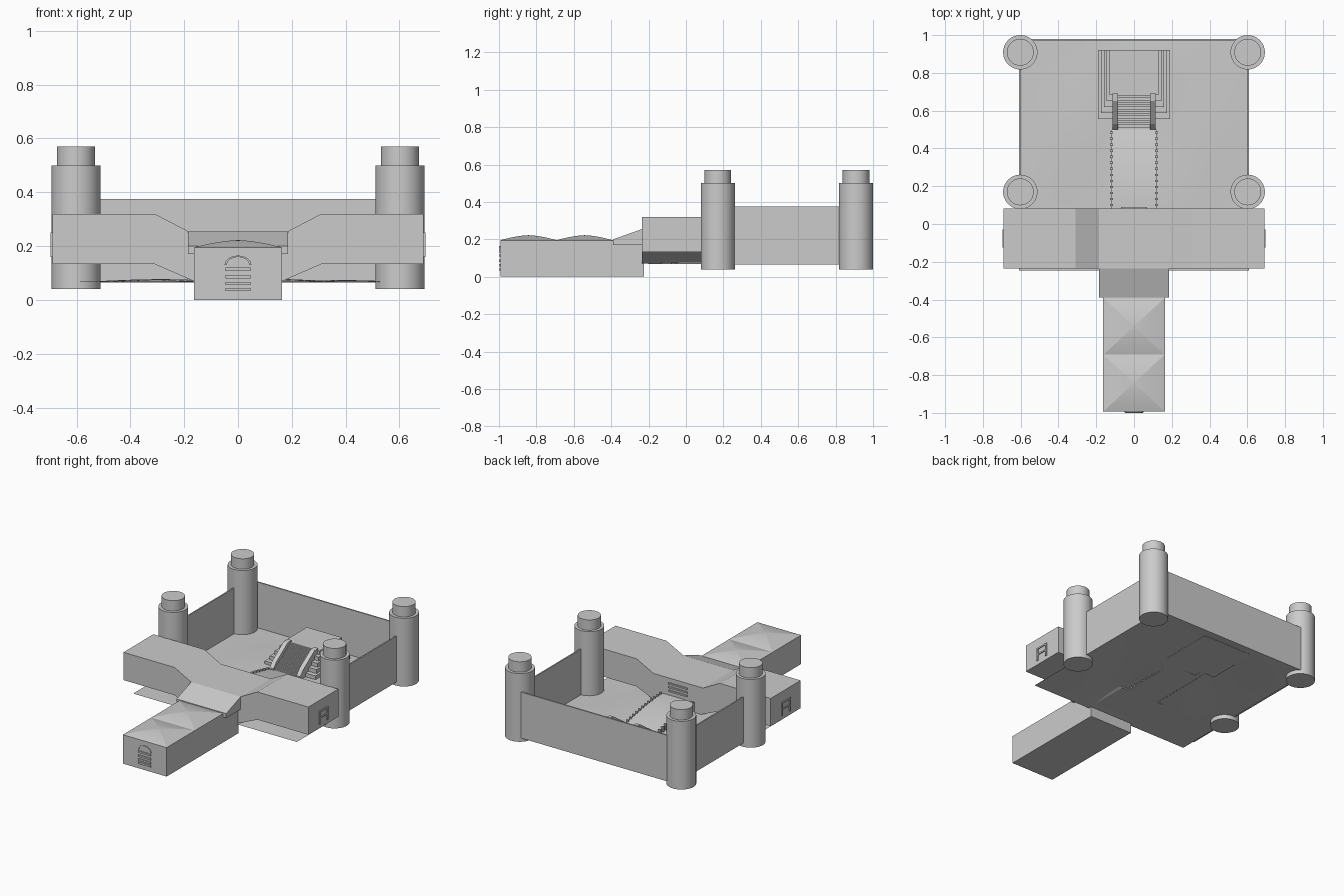
import bpy, bmesh, math

if "Cube" in bpy.data.objects:
    bpy.data.objects.remove(bpy.data.objects["Cube"])

def finish(name, bm, smooth=False):
    bmesh.ops.recalc_face_normals(bm, faces=bm.faces)
    me = bpy.data.meshes.new(name)
    bm.to_mesh(me)
    bm.free()
    ob = bpy.data.objects.new(name, me)
    bpy.context.collection.objects.link(ob)
    if smooth:
        bpy.ops.object.select_all(action='DESELECT')
        ob.select_set(True)
        bpy.context.view_layer.objects.active = ob
        bpy.ops.object.shade_smooth_by_angle(angle=math.radians(30))
    return ob

def add_box(bm, x0, x1, y0, y1, z0, z1):
    vs = bmesh.ops.create_cube(bm, size=1)['verts']
    for v in vs:
        v.co = ((x0 + x1) / 2 + v.co.x * (x1 - x0),
                (y0 + y1) / 2 + v.co.y * (y1 - y0),
                (z0 + z1) / 2 + v.co.z * (z1 - z0))

def boxes(name, items):
    bm = bmesh.new()
    for it in items:
        add_box(bm, *it)
    return finish(name, bm)

def prism(name, pts, a, b, axis):
    # profile in xz pushed along y, or in yz pushed along x
    bm = bmesh.new()
    mk = (lambda p, t: (p[0], t, p[1])) if axis == 'y' else (lambda p, t: (t, p[0], p[1]))
    lo = [bm.verts.new(mk(p, a)) for p in pts]
    hi = [bm.verts.new(mk(p, b)) for p in pts]
    bm.faces.new(lo)
    bm.faces.new(hi)
    n = len(pts)
    for i in range(n):
        j = (i + 1) % n
        bm.faces.new((lo[i], lo[j], hi[j], hi[i]))
    return finish(name, bm)

def tower(name, x, y):
    # lathed profile: main drum and narrower cap
    bm = bmesh.new()
    n, rings = 40, []
    for r, z in [(.091, .04), (.091, .5), (.071, .5), (.071, .57)]:
        rings.append([bm.verts.new((x + r * math.cos(2 * math.pi * k / n),
                                    y + r * math.sin(2 * math.pi * k / n), z)) for k in range(n)])
    for a, b in zip(rings, rings[1:]):
        for k in range(n):
            bm.faces.new((a[k], a[(k + 1) % n], b[(k + 1) % n], b[k]))
    bm.faces.new(rings[0])
    bm.faces.new(rings[-1])
    finish(name, bm, True)

# corner towers
for sx, side in ((-1, "left"), (1, "right")):
    for y, end in ((.17, "front"), (.909, "back")):
        tower(f"{end}_{side}_tower", sx * .602, y)

# courtyard walls
boxes("courtyard_walls", [(-.61, -.601, .08, .98, .065, .375),
                          (.601, .61, .08, .98, .065, .375),
                          (-.61, .61, .97, .98, .065, .375)])

# gently uneven courtyard floor
bm = bmesh.new()
bmesh.ops.create_grid(bm, x_segments=28, y_segments=28, size=1)
for v in bm.verts:
    x, y = v.co.x * .61, .3675 + v.co.y * .6125
    edge = (1 - v.co.x ** 2) * (1 - v.co.y ** 4)
    v.co = (x, y, .067 + .007 * edge * (1 + math.sin(7 * x + 1) * math.cos(6 * y)))
finish("courtyard_floor", bm, True)

# cross wing, dipping in the middle
half_top = [(.69, .32), (.31, .32), (.185, .255)]
half_low = [(.165, .07), (.31, .133), (.69, .133)]
right = half_low + half_top
prism("cross_wing", right + [(-x, z) for x, z in reversed(right)], -.235, .083, 'y')

# sloped link between the wings
prism("link_roof", [(-.235, .255), (-.39, .2), (-.39, .17), (-.235, .17)], -.185, .185, 'x')

# front wing
boxes("front_wing", [(-.163, .163, -.993, -.225, 0, .195)])

# two shallow domed hip roofs
for i, cy in enumerate((-.842, -.542)):
    bm = bmesh.new()
    bmesh.ops.create_grid(bm, x_segments=16, y_segments=16, size=1)
    for v in bm.verts:
        t = max(abs(v.co.x), abs(v.co.y))
        v.co = (v.co.x * .163, cy + v.co.y * .151, .195 + .027 * (1 - t ** 1.6))
    # run the hip creases along the diagonals
    for f in list(bm.faces):
        vs = sorted(f.verts, key=lambda v: v.co.x)
        lo = min(vs[:2], key=lambda v: v.co.y)
        hi = max(vs[2:], key=lambda v: v.co.y)
        c = f.calc_center_median()
        if c.x * (c.y - cy) > 0:
            bmesh.utils.face_split(f, lo, hi)
        else:
            a, b = [v for v in vs if v not in (lo, hi)]
            bmesh.utils.face_split(f, a, b)
    finish(f"hip_roof_{i + 1}", bm)

# louvred doors: front end and courtyard side
boxes("front_door_slats", [(-.047, .047, -1, -.99, z, z + .012) for z in (.033, .055, .08, .108)])
arc = [(r * math.cos(math.pi * k / 8), .13 + .7 * r * math.sin(math.pi * k / 8))
       for r, ks in ((.05, range(9)), (.042, range(8, -1, -1))) for k in ks]
prism("front_door_arch", arc, -.999, -.99, 'y')
boxes("court_door_slats", [(-.07, .07, .08, .09, z, z + .01) for z in (.165, .19, .215)])

# framed windows on the cross wing ends
for s, side in ((-1, "left"), (1, "right")):
    xs = sorted((s * .688, s * .696))
    boxes(f"{side}_end_window", [(*xs, -.125, -.113, .16, .25), (*xs, -.042, -.03, .16, .25),
                                 (*xs, -.113, -.042, .198, .207), (*xs, -.113, -.042, .24, .25)])

# descending walkway into the courtyard, with toothed edges
def walk_z(y):
    return .08 + .06 * math.cos((y - .08) / .42 * math.pi / 2)
ys = [.08 + .42 * k / 16 for k in range(17)]
prism("walkway", [(y, walk_z(y)) for y in ys] + [(.5, .068), (.08, .068)], -.118, .118, 'x')
boxes("walkway_teeth", [(s * .12 - .008, s * .12 + .008, y - .006, y + .006, .07, walk_z(y) + .01)
                        for s in (-1, 1) for y in [.1 + k * .032 for k in range(13)]])

# stepped platform
boxes("stepped_platform", [(-.19 + .015 * i, .19 - .015 * i, .555 + .032 * i, .92,
                            .068 + .026 * i, .094 + .026 * i) for i in range(5)])

# fine central stair and its sloped side rails
boxes("central_stair", [(-.09, .09, .5 + .19 * i / 16, .69, .07 + .13 * i / 16, .07 + .13 * (i + 1) / 16)
                        for i in range(16)])
for s, side in ((-1, "left"), (1, "right")):
    prism(f"{side}_stair_rail", [(.5, .068), (.5, .09), (.53, .125), (.65, .207), (.69, .21), (.69, .068)],
          s * .085, s * .115, 'x')
